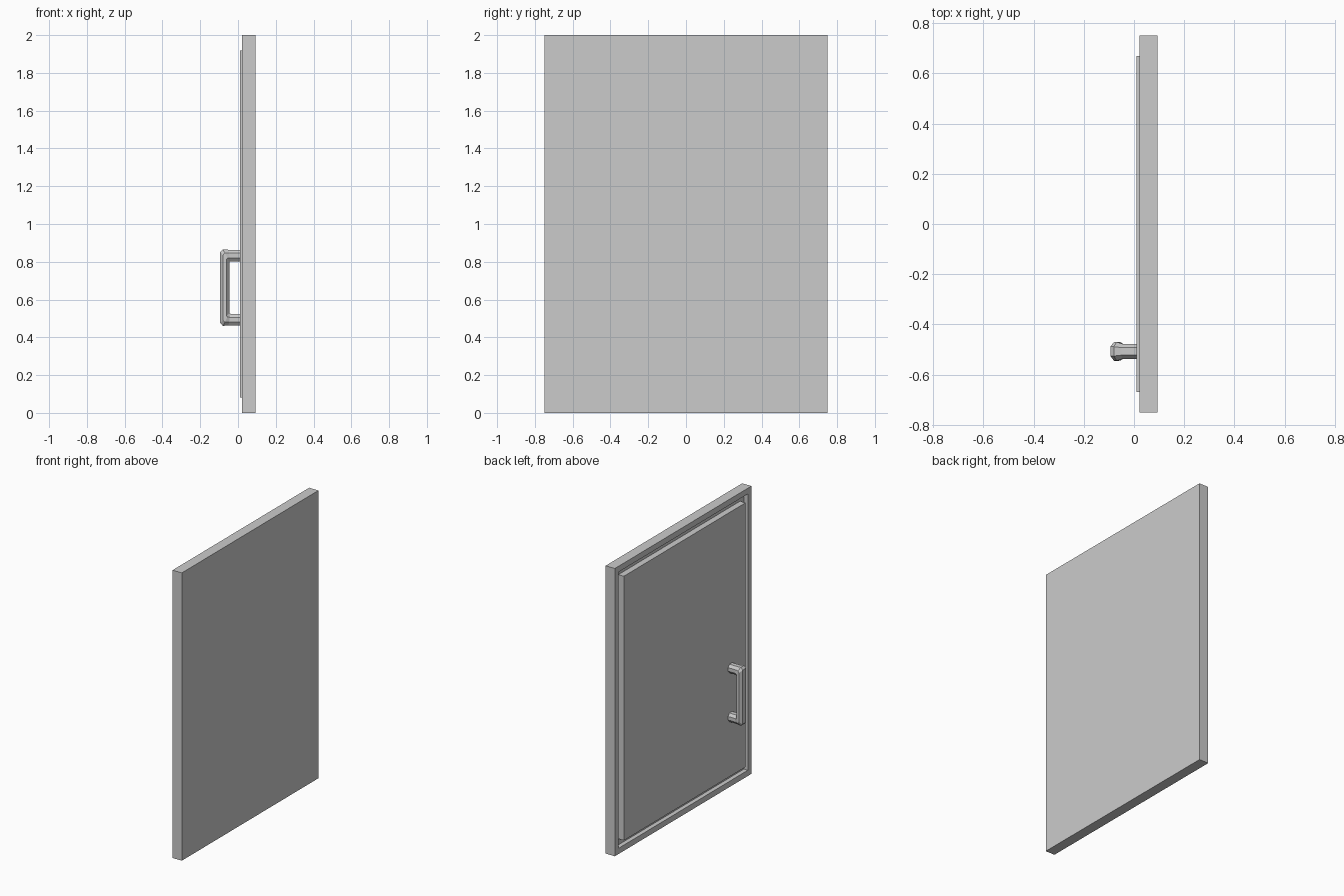
import bpy, bmesh
from math import pi

if "Cube" in bpy.data.objects:
    bpy.data.objects.remove(bpy.data.objects["Cube"])

X_RIM, X_GROOVE, X_BACK, X_PANEL = 0.022, 0.052, 0.093, 0.01


def finish(name, bm):
    bmesh.ops.recalc_face_normals(bm, faces=bm.faces)
    me = bpy.data.meshes.new(name)
    bm.to_mesh(me)
    bm.free()
    ob = bpy.data.objects.new(name, me)
    bpy.context.collection.objects.link(ob)
    return ob


def rect(bm, x, half_y, half_z):
    return [bm.verts.new((x, sy * half_y, 1 + sz * half_z))
            for sy, sz in ((-1, -1), (1, -1), (1, 1), (-1, 1))]


def loft(bm, rings):
    for a, b in zip(rings, rings[1:]):
        n = len(a)
        for i in range(n):
            j = (i + 1) % n
            bm.faces.new((a[i], a[j], b[j], b[i]))
    bm.faces.new(rings[0])
    bm.faces.new(rings[-1])


# Door slab: back, outer rim, recessed groove and raised panel in one stepped loft
bm = bmesh.new()
loft(bm, [rect(bm, *r) for r in (
    (X_BACK, 0.75, 1.0),
    (X_RIM, 0.75, 1.0),
    (X_RIM, 0.71, 0.96),
    (X_GROOVE, 0.71, 0.96),
    (X_GROOVE, 0.668, 0.918),
    (X_PANEL, 0.668, 0.918))])
finish("door_panel", bm)

# Pull handle: octagonal section swept round a U with chamfered corners
HANDLE_Y, HANDLE_Z = -0.507, 0.6635
OCTAGON = ((0, -.5), (0, .5), (.3, 1), (.7, 1), (1, .5), (1, -.5), (.7, -1), (.3, -1))
# inner x, inner z, outer x, outer z, half width (z measured from handle centre)
half = [
    (0.015, 0.139, 0.015, 0.200, 0.030),
    (-0.040, 0.139, -0.050, 0.200, 0.030),
    (-0.045, 0.137, -0.080, 0.203, 0.037),
    (-0.046, 0.134, -0.094, 0.188, 0.0375),
]
path = half + [(a, -b, c, -d, h) for a, b, c, d, h in reversed(half)]
bm = bmesh.new()
rings = []
for ix, iz, ox, oz, h in path:
    rings.append([bm.verts.new((ix + (ox - ix) * t, HANDLE_Y + w * h,
                                HANDLE_Z + iz + (oz - iz) * t))
                  for t, w in OCTAGON])
loft(bm, rings)
finish("pull_handle", bm)
